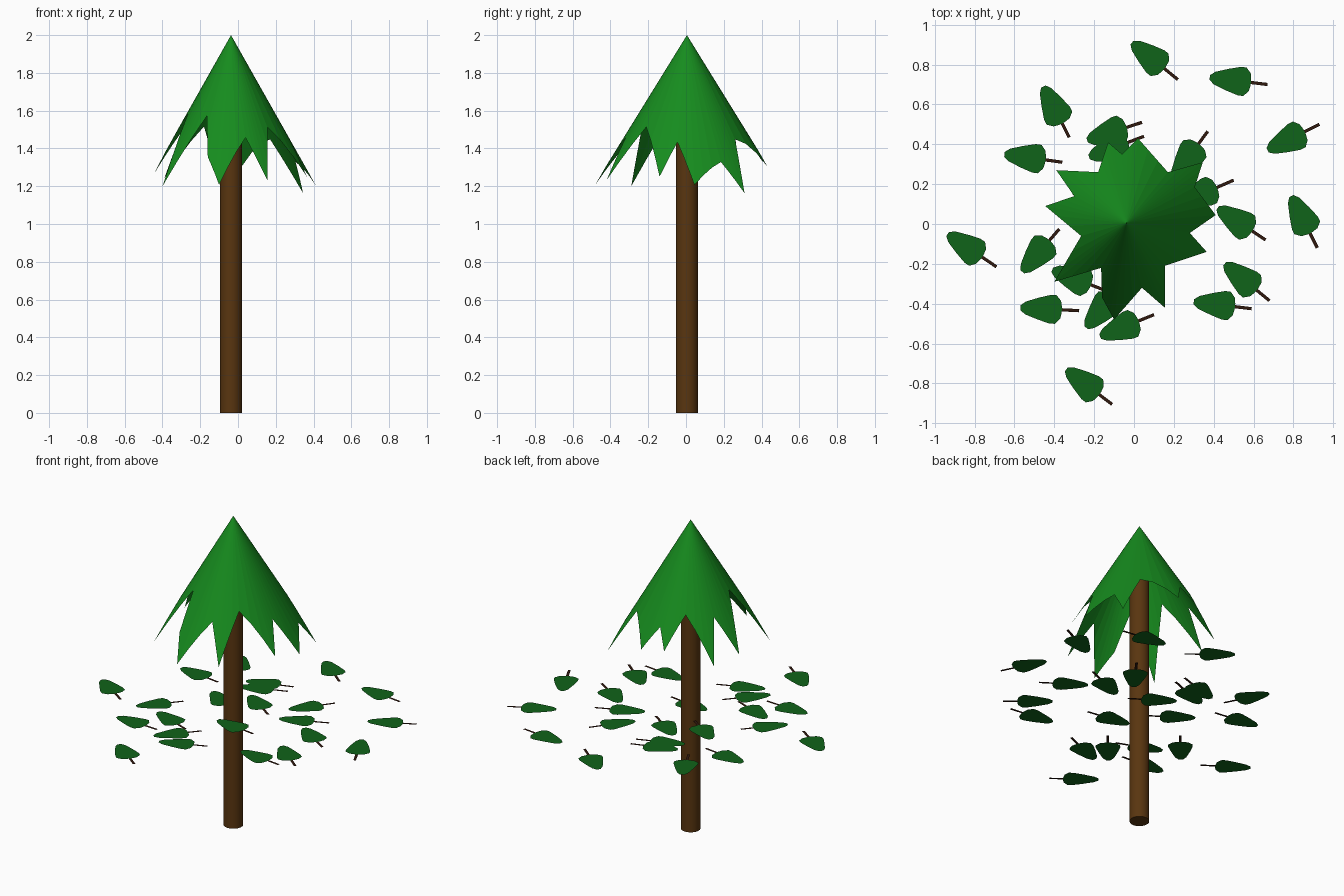
import bpy, bmesh, math
from mathutils import Vector

if "Cube" in bpy.data.objects:
    bpy.data.objects.remove(bpy.data.objects["Cube"])

def material(name, rgb):
    m = bpy.data.materials.new(name)
    m.diffuse_color = (*rgb, 1)
    m.use_nodes = True
    m.node_tree.nodes["Principled BSDF"].inputs["Base Color"].default_value = m.diffuse_color
    return m

canopy_green = material("canopy_green", (0.008, 0.26, 0.013))
leaf_green = material("leaf_green", (0.005, 0.125, 0.01))
bark = material("bark", (0.10, 0.036, 0.005))
stem_brown = material("stem_brown", (0.03, 0.009, 0.004))

def mesh_object(name, verts, faces, mats, slots=None):
    me = bpy.data.meshes.new(name)
    me.from_pydata(verts, [], faces)
    for m in mats:
        me.materials.append(m)
    if slots:
        for p, s in zip(me.polygons, slots):
            p.material_index = s
    ob = bpy.data.objects.new(name, me)
    bpy.context.collection.objects.link(ob)
    return ob

CX, CY = -0.037, 0.005

# Trunk, reaching up inside the canopy
bpy.ops.mesh.primitive_cylinder_add(vertices=32, radius=0.058, depth=1.88,
                                    location=(CX, CY, 0.94))
trunk = bpy.context.object
trunk.name = "trunk"
trunk.data.materials.append(bark)
bpy.ops.object.shade_smooth_by_angle()

# Canopy: open cone with a ragged lower edge (plan outline of tips and notches)
outline = [(0.02, 0.43), (0.17, 0.26), (0.345, 0.31), (0.305, 0.185),
           (0.41, 0.045), (0.28, -0.045), (0.365, -0.14), (0.155, -0.21),
           (0.155, -0.42), (0.04, -0.32), (-0.10, -0.48), (-0.16, -0.37),
           (-0.165, -0.22), (-0.40, -0.29), (-0.265, -0.06), (-0.445, 0.09),
           (-0.30, 0.14), (-0.39, 0.27), (-0.18, 0.26), (-0.13, 0.41),
           (-0.06, 0.35)]
STEPS = 3
verts = [(CX, CY, 2.0)]
for i, p in enumerate(outline):
    a, b = Vector(p), Vector(outline[(i + 1) % len(outline)])
    for k in range(STEPS):
        q = a.lerp(b, k / STEPS)
        drop = math.hypot((q.x - CX) / 0.565, (q.y - CY) / 0.618)
        verts.append((q.x, q.y, 2.0 - drop))
n = len(verts) - 1
faces = [(0, (i + 1) % n + 1, i + 1) for i in range(n)]
mesh_object("canopy", verts, faces, [canopy_green])

# Flat hovering leaves: blade half-profile (distance from tip, half width)
profile = [(0.0, 0.012), (0.025, 0.032), (0.09, 0.055), (0.15, 0.072),
           (0.178, 0.072), (0.202, 0.045), (0.208, 0.015)]
LEAF_Z = 0.72

def add_leaf(index, tip, stem_end):
    t, e = Vector(tip), Vector(stem_end)
    d = (e - t).normalized()
    s = Vector((-d.y, d.x))
    length = (e - t).length
    blade = [(u, -w) for u, w in profile] + [(u, w) for u, w in reversed(profile)]
    stem = [(0.208, -0.008), (length, -0.008), (length, 0.008), (0.208, 0.008)]
    pts = [t + d * u + s * w for u, w in blade + stem]
    nb = len(blade)
    mesh_object(f"leaf_{index:02d}", [(p.x, p.y, LEAF_Z) for p in pts],
                [tuple(range(nb)), tuple(range(nb, nb + 4))],
                [leaf_green, stem_brown], [0, 1])

# Each leaf: tip x, y and stem end x, y
leaves = [(-0.01, 0.91, 0.22, 0.725), (0.38, 0.735, 0.67, 0.70),
          (0.67, 0.37, 0.93, 0.50), (0.79, 0.14, 0.92, -0.12),
          (-0.455, 0.69, -0.325, 0.435), (-0.65, 0.35, -0.36, 0.31),
          (-0.235, 0.42, 0.04, 0.51), (-0.225, 0.335, 0.05, 0.44),
          (0.20, 0.235, 0.37, 0.465), (0.225, 0.10, 0.50, 0.22),
          (0.42, 0.08, 0.66, -0.08), (0.455, -0.20, 0.68, -0.385),
          (0.30, -0.39, 0.59, -0.425), (-0.17, -0.565, 0.10, -0.455),
          (-0.34, -0.73, -0.11, -0.905), (-0.57, -0.42, -0.275, -0.435),
          (-0.56, -0.24, -0.375, -0.025), (-0.935, -0.05, -0.69, -0.215),
          (-0.41, -0.23, -0.14, -0.335), (-0.24, -0.52, -0.05, -0.30),
          (-0.10, 0.27, 0.14, 0.11), (-0.06, -0.12, 0.22, -0.16),
          (-0.31, 0.19, -0.08, 0.03)]
for i, (tx, ty, ex, ey) in enumerate(leaves, 1):
    add_leaf(i, (tx, ty), (ex, ey))
